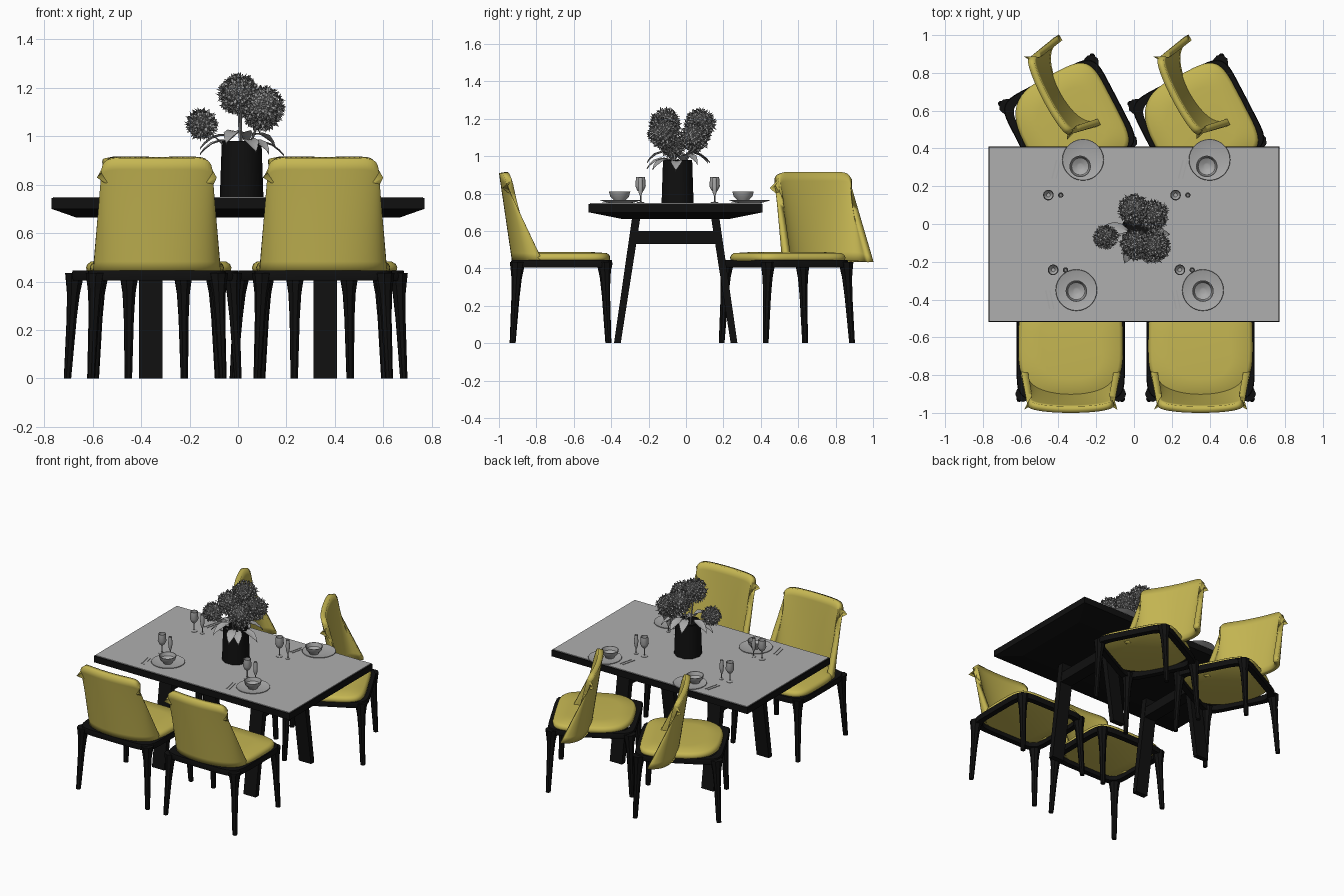
import bpy, bmesh, math, random
from mathutils import Vector, Matrix

random.seed(4)
cube = bpy.data.objects.get("Cube")
if cube:
    bpy.data.objects.remove(cube, do_unlink=True)


def material(name, rgb, rough=0.6):
    m = bpy.data.materials.new(name)
    m.use_nodes = True
    m.diffuse_color = (*rgb, 1)
    node = m.node_tree.nodes["Principled BSDF"]
    node.inputs["Base Color"].default_value = (*rgb, 1)
    node.inputs["Roughness"].default_value = rough
    return m


BLACK = material("black wood", (0.005, 0.005, 0.005))
YELLOW = material("yellow fabric", (0.56, 0.47, 0.085))
GREY = material("grey stone", (0.43, 0.43, 0.43))
CHINA = material("grey tableware", (0.40, 0.40, 0.40))
FLOWER = material("grey petals", (0.30, 0.30, 0.30))


def finish(name, bm, mat, loc=(0, 0, 0), rot=0, smooth=True, fix=True):
    if fix:
        bmesh.ops.recalc_face_normals(bm, faces=bm.faces)
    me = bpy.data.meshes.new(name)
    bm.to_mesh(me)
    bm.free()
    me.materials.append(mat)
    ob = bpy.data.objects.new(name, me)
    bpy.context.collection.objects.link(ob)
    ob.location = loc
    ob.rotation_euler.z = math.radians(rot)
    if smooth:
        bpy.ops.object.select_all(action="DESELECT")
        ob.select_set(True)
        bpy.context.view_layer.objects.active = ob
        bpy.ops.object.shade_smooth_by_angle(angle=math.radians(40))
    return ob


def loft(bm, rings, loop=False):
    """Skin closed rings of points; cap the ends unless the rings form a loop."""
    vs = [[bm.verts.new(p) for p in r] for r in rings]
    n = len(vs[0])
    pairs = list(zip(vs, vs[1:])) + ([(vs[-1], vs[0])] if loop else [])
    for a, b in pairs:
        for i in range(n):
            j = (i + 1) % n
            bm.faces.new((a[i], a[j], b[j], b[i]))
    if not loop:
        bm.faces.new(vs[0][::-1])
        bm.faces.new(vs[-1])


def rect(x, y, hx, hy, z):
    return [(x - hx, y - hy, z), (x + hx, y - hy, z), (x + hx, y + hy, z), (x - hx, y + hy, z)]


def circle(x, y, r, z, n=8):
    return [(x + r * math.cos(math.tau * i / n), y + r * math.sin(math.tau * i / n), z) for i in range(n)]


def rounded(hx, hy, z, front=0.3, rear=0.3, n=48):
    """Superellipse outline with separate front and rear squareness."""
    pts = []
    for i in range(n):
        c, s = math.cos(math.tau * i / n), math.sin(math.tau * i / n)
        p = front if s > 0 else rear
        pts.append((math.copysign(hx * abs(c) ** p, c), math.copysign(hy * abs(s) ** p, s), z))
    return pts


def lathe(name, profile, x, y, mat=CHINA, n=28):
    bm = bmesh.new()
    loft(bm, [circle(0, 0, r, z, n) for r, z in profile])
    return finish(name, bm, mat, (x, y, 0.75))


# Chair parts, facing +y about their own centre
def chair_frame(loc, rot):
    bm = bmesh.new()
    loft(bm, [rounded(0.265 + d, 0.25 + d, z) for d, z in
              ((-0.02, 0.405), (0.018, 0.405), (0.022, 0.425), (0.018, 0.445), (-0.02, 0.445))], loop=True)
    for sx in (-1, 1):
        for foot, top in (((0.272, -0.262), (0.252, -0.235)), ((0.255, 0.25), (0.24, 0.228))):
            rings = []
            for z, r in ((0, 0.016), (0.25, 0.022), (0.35, 0.028), (0.4, 0.036), (0.435, 0.042)):
                k = z / 0.435
                x, y = (f + (t - f) * k for f, t in zip(foot, top))
                rings.append(circle(sx * x, y, r, z))
            loft(bm, rings)
    finish("chair_frame", bm, BLACK, loc, rot)


def chair_seat(loc, rot):
    bm = bmesh.new()
    loft(bm, [rounded(0.277 * s, 0.26 * s, z, 0.4, 0.72) for s, z in
              ((0.95, 0.435), (0.99, 0.445), (1, 0.458), (0.98, 0.472), (0.93, 0.482), (0.6, 0.488))])
    finish("chair_seat", bm, YELLOW, loc, rot)


def chair_back(loc, rot, nu=28, nt=10):
    bm = bmesh.new()
    grid = []
    for j in range(nt + 1):
        t = j / nt
        w, back, tip = 0.265 - 0.035 * t, -0.265 - 0.07 * t, -0.10 - 0.19 * t
        row = []
        for i in range(nu + 1):
            u = 2 * i / nu - 1
            a = u * math.pi / 2
            top = 0.91 - 0.07 * abs(u) ** 6
            row.append(bm.verts.new((w * math.sin(a), tip + (back - tip) * max(0, math.cos(a)) ** 0.75,
                                     0.435 + t * (top - 0.435))))
        grid.append(row)
    for lo, hi in zip(grid, grid[1:]):
        for i in range(nu):
            bm.faces.new((lo[i], lo[i + 1], hi[i + 1], hi[i]))
    ob = finish("chair_back", bm, YELLOW, loc, rot, fix=False)
    mod = ob.modifiers.new("padding", "SOLIDIFY")
    mod.thickness = 0.035
    mod.offset = -1


for cx in (-0.335, 0.352):
    here = (cx, -0.665, 0)
    chair_frame(here, 0)
    chair_seat(here, 0)
    chair_back(here, 0)
for cx in (-0.342, 0.343):
    # Turned chairs: upholstery sits a quarter turn from the frame
    chair_frame((cx, 0.53, 0), 207.5)
    chair_seat((cx, 0.53, 0), 297.5)
    chair_back((cx + 0.156, 0.814, 0), 297.5)

# Table: chamfered top, thin stone plate, two trestles
CY = -0.055
bm = bmesh.new()
loft(bm, [rect(0, CY, 0.67, 0.29, 0.665), rect(0, CY, 0.77, 0.465, 0.7), rect(0, CY, 0.77, 0.465, 0.745)])
finish("table_top", bm, BLACK, smooth=False)
bm = bmesh.new()
loft(bm, [rect(0, CY, 0.764, 0.459, z) for z in (0.744, 0.75)])
finish("table_surface", bm, GREY, smooth=False)
for x in (-0.36, 0.36):
    bm = bmesh.new()
    for s in (-1, 1):
        loft(bm, [rect(x, CY + s * 0.312, 0.048, 0.018, 0), rect(x, CY + s * 0.21, 0.048, 0.022, 0.68)])
    loft(bm, [rect(x, CY, 0.045, 0.225, 0.53), rect(x, CY, 0.045, 0.215, 0.6)])
    finish("table_trestle", bm, BLACK, smooth=False)

# Place settings
plate = [(0.06, 0), (0.075, 0.003), (0.11, 0.014), (0.108, 0.017), (0.072, 0.008), (0.03, 0.007)]
bowl = [(0.03, 0.008), (0.034, 0.018), (0.05, 0.034), (0.057, 0.06),
        (0.053, 0.06), (0.045, 0.036), (0.02, 0.022), (0.012, 0.02)]
goblet = [(0.022, 0), (0.022, 0.003), (0.004, 0.007), (0.004, 0.055), (0.018, 0.068),
          (0.028, 0.09), (0.024, 0.14), (0.022, 0.14), (0.025, 0.09), (0.01, 0.07)]
flute = [(0.014, 0), (0.014, 0.003), (0.003, 0.006), (0.003, 0.035), (0.012, 0.06),
         (0.014, 0.09), (0.011, 0.135), (0.009, 0.135), (0.011, 0.09), (0.006, 0.06)]
for x, y, dx, dy, gx, gy, tilt in ((-0.27, 0.34, -0.015, -0.035, -0.453, 0.153, -14),
                                   (0.4, 0.34, -0.015, -0.035, 0.22, 0.153, -14),
                                   (-0.305, -0.35, 0, -0.005, -0.428, -0.243, 12),
                                   (0.365, -0.35, 0, -0.005, 0.243, -0.243, 12)):
    lathe("plate", plate, x, y)
    lathe("bowl", bowl, x + dx, y + dy)
    lathe("goblet", goblet, gx, gy)
    lathe("flute", flute, gx + 0.065, gy)
    for name, off, w in (("fork", -0.152, 0.004), ("knife", -0.13, 0.003)):
        bm = bmesh.new()
        loft(bm, [rect(0, 0, w, 0.05, z) for z in (0, 0.003)])
        finish(name, bm, CHINA, (x + off, y - 0.05, 0.75), tilt, smooth=False)

# Vase
VX, VY = 0.015, -0.045
lathe("vase", [(0.09, 0), (0.082, 0.23), (0.07, 0.23), (0.068, 0.2)], VX, VY, BLACK, 10)

# Flower heads made of scattered four-petal florets around a core
heads = [(-0.15, -0.07, 1.05, 0.058), (0.0, 0.075, 1.17, 0.082), (0.105, -0.12, 1.12, 0.085),
         (0.1, 0.045, 1.1, 0.08), (0.01, -0.11, 1.175, 0.08)]
for hx, hy, hz, r in heads:
    centre = Vector((hx, hy, hz))
    bm = bmesh.new()
    bmesh.ops.create_icosphere(bm, subdivisions=2, radius=r * 0.72, matrix=Matrix.Translation(centre))
    count = 130
    for k in range(count):
        z = 1 - 2 * (k + 0.5) / count
        a = k * math.pi * (3 - math.sqrt(5))
        s = math.sqrt(1 - z * z)
        n = Vector((s * math.cos(a), s * math.sin(a), z))
        side = n.orthogonal().normalized()
        base = centre + n * r * random.uniform(0.72, 0.92)
        spin = random.uniform(0, math.pi)
        for q in range(4):
            d = Matrix.Rotation(spin + q * math.pi / 2, 3, n) @ side
            e = n.cross(d) * 0.007
            mid = base + d * 0.011 + n * 0.004
            tip = base + d * 0.02 + n * random.uniform(0.004, 0.022)
            bm.faces.new([bm.verts.new(p) for p in (base, mid - e, tip, mid + e)])
    finish("flower_head", bm, FLOWER, smooth=False, fix=False)
    # Stem from the vase to the head
    bm = bmesh.new()
    loft(bm, [circle(VX + (hx - VX) * 0.3, VY + (hy - VY) * 0.3, 0.005, 0.94), circle(hx, hy, 0.005, hz)])
    finish("stem", bm, FLOWER)

# Drooping leaves around the vase rim
for k in range(9):
    bm = bmesh.new()
    rows = [[bm.verts.new((0.05 + 0.125 * t, w * s, 0.985 + 0.05 * t - 0.1 * t * t + 0.008 * abs(s)))
             for s in (-1, 0, 1)]
            for t, w in ((0, 0.008), (0.3, 0.028), (0.6, 0.03), (0.85, 0.015), (1, 0.001))]
    for a, b in zip(rows, rows[1:]):
        for i in (0, 1):
            bm.faces.new((a[i], b[i], b[i + 1], a[i + 1]))
    finish("leaf", bm, CHINA, (VX, VY, random.uniform(-0.02, 0.03)), k * 40 + random.uniform(-10, 10))
